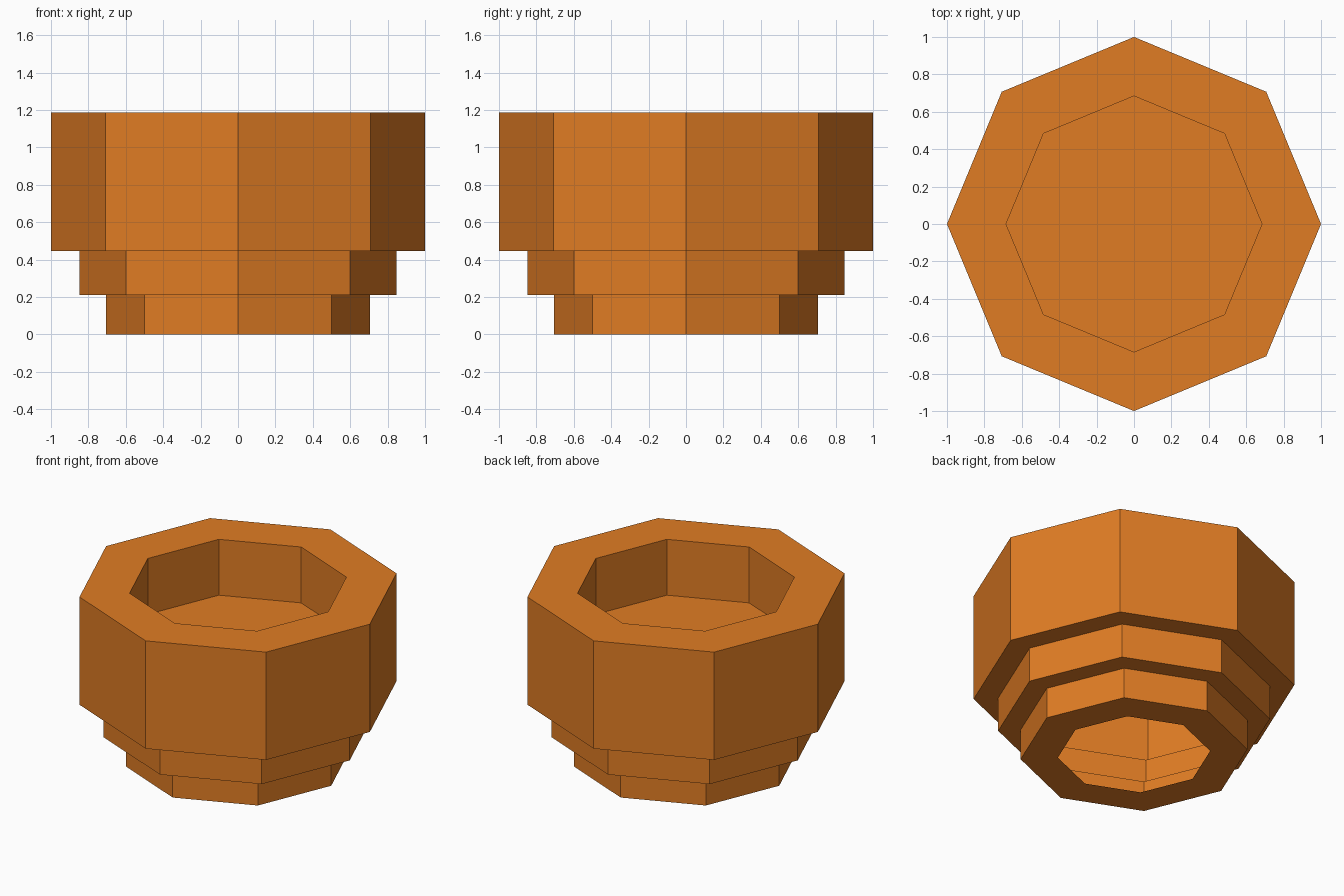
import bpy, bmesh, math

if "Cube" in bpy.data.objects:
    bpy.data.objects.remove(bpy.data.objects["Cube"])

SIDES = 8

# Single colour for the whole model
orange = bpy.data.materials.new("warm_orange")
orange.diffuse_color = (0.745, 0.202, 0.0176, 1.0)
orange.use_nodes = True
orange.node_tree.nodes["Principled BSDF"].inputs["Base Color"].default_value = orange.diffuse_color

# Shell profile (radius, height), from the bottom opening up and into the recess
profile = [
    (0.475, 0.0), (0.707, 0.0),        # bottom rim around the opening
    (0.707, 0.211), (0.847, 0.211),    # lowest tier and step
    (0.847, 0.447), (1.0, 0.447),      # middle tier and step
    (1.0, 1.186), (0.684, 1.186),      # top tier and flat rim
    (0.684, 0.803),                    # recess wall
]


def ring(bm, radius, z):
    return [bm.verts.new((radius * math.cos(math.tau * i / SIDES),
                          radius * math.sin(math.tau * i / SIDES), z))
            for i in range(SIDES)]


bm = bmesh.new()
rings = [ring(bm, r, z) for r, z in profile]
# Walls, steps and rims, wound to face outward
for a, b in zip(rings, rings[1:]):
    for i in range(SIDES):
        j = (i + 1) % SIDES
        bm.faces.new((a[i], a[j], b[j], b[i]))
# Recess floor
bm.faces.new(rings[-1])

mesh = bpy.data.meshes.new("stepped_octagonal_pot")
bm.to_mesh(mesh)
bm.free()
mesh.materials.append(orange)
pot = bpy.data.objects.new("stepped_octagonal_pot", mesh)
bpy.context.collection.objects.link(pot)
